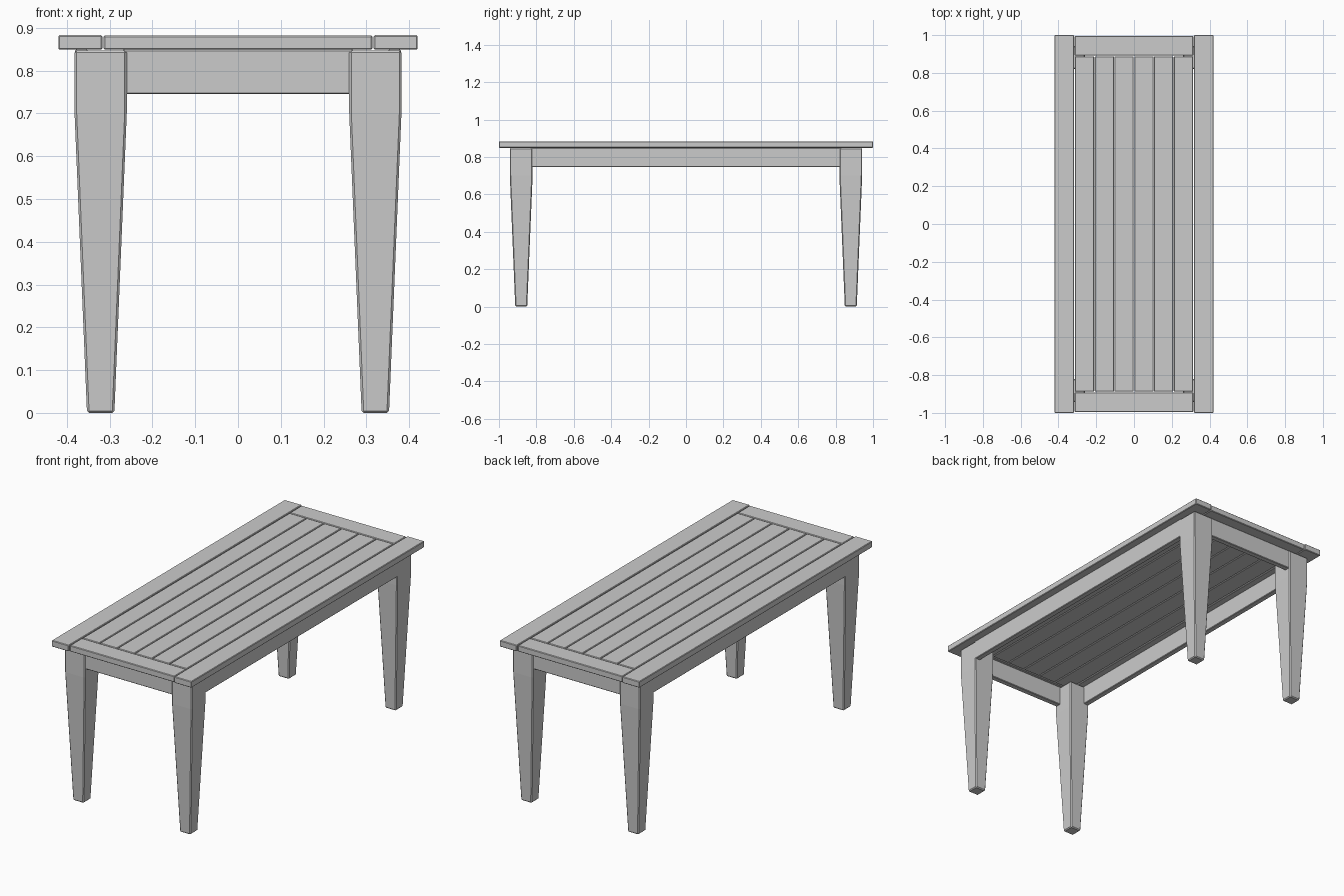
import bpy
import bmesh

cube = bpy.data.objects.get("Cube")
if cube:
    bpy.data.objects.remove(cube, do_unlink=True)

wood = bpy.data.materials.new("light_grey_wood")
wood.use_nodes = True
wood.diffuse_color = (0.6, 0.6, 0.6, 1)
wood.node_tree.nodes["Principled BSDF"].inputs["Base Color"].default_value = (0.6, 0.6, 0.6, 1)


def finish(name, bm, bevel):
    """Turn a bmesh into an object with softened edges."""
    bmesh.ops.recalc_face_normals(bm, faces=bm.faces)
    mesh = bpy.data.meshes.new(name)
    bm.to_mesh(mesh)
    bm.free()
    mesh.materials.append(wood)
    obj = bpy.data.objects.new(name, mesh)
    bpy.context.collection.objects.link(obj)
    mod = obj.modifiers.new("soft_edges", 'BEVEL')
    mod.width = bevel
    mod.segments = 1
    mod.limit_method = 'ANGLE'
    return obj


def board(name, x0, x1, y0, y1, z0, z1, bevel=0.003):
    """Straight board between two opposite corners."""
    bm = bmesh.new()
    bmesh.ops.create_cube(bm, size=1)
    for v in bm.verts:
        v.co.x = x1 if v.co.x > 0 else x0
        v.co.y = y1 if v.co.y > 0 else y0
        v.co.z = z1 if v.co.z > 0 else z0
    return finish(name, bm, bevel)


def leg(name, cx, cy):
    """Square leg: straight block at the top, tapering to the foot."""
    bm = bmesh.new()
    rings = []
    for z, h in ((0, 0.032), (0.70, 0.061), (0.847, 0.061)):
        rings.append([bm.verts.new((cx + sx * h, cy + sy * h, z))
                      for sx, sy in ((-1, -1), (1, -1), (1, 1), (-1, 1))])
    for low, high in zip(rings, rings[1:]):
        for i in range(4):
            j = (i + 1) % 4
            bm.faces.new((low[i], low[j], high[j], high[i]))
    bm.faces.new(rings[0])
    bm.faces.new(rings[-1])
    return finish(name, bm, 0.005)


TOP, UNDER = 0.883, 0.849

# Table top frame, aprons and legs, repeated on each side
for s, side in ((1, "left"), (-1, "right")):
    board(f"{side}_top_rail", *sorted((s * 0.317, s * 0.42)), -1, 1, UNDER, TOP)
    board(f"{side}_apron", *sorted((s * 0.35, s * 0.381)), -0.83, 0.83, 0.745, UNDER)
    for t, end in ((-1, "front"), (1, "back")):
        leg(f"{end}_{side}_leg", s * 0.321, t * 0.881)

for t, end in ((-1, "front"), (1, "back")):
    board(f"{end}_top_rail", -0.314, 0.314, *sorted((t * 0.892, t * 0.995)), UNDER, TOP - 0.001)
    board(f"{end}_apron", -0.27, 0.27, *sorted((t * 0.905, t * 0.936)), 0.745, UNDER)

# Six long planks filling the frame
pitch = 0.628 / 6
for i in range(6):
    x = -0.314 + i * pitch
    board(f"plank_{i + 1}", x + 0.0015, x + pitch - 0.0015, -0.888, 0.888, UNDER, TOP - 0.001)
